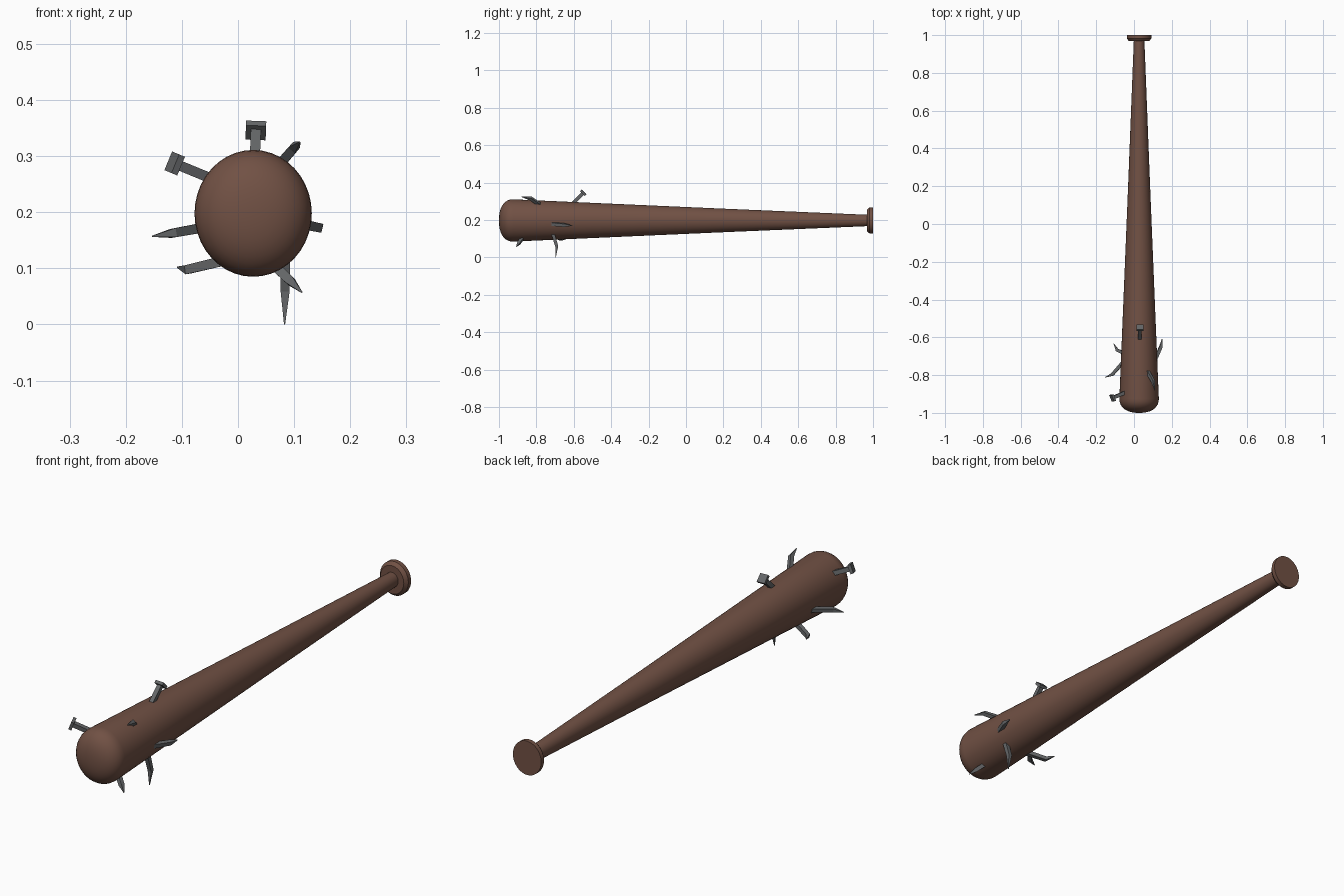
import bpy, bmesh, math
from mathutils import Vector

if "Cube" in bpy.data.objects:
    bpy.data.objects.remove(bpy.data.objects["Cube"])

def material(name, rgb):
    m = bpy.data.materials.new(name)
    m.diffuse_color = (*rgb, 1)
    m.use_nodes = True
    m.node_tree.nodes["Principled BSDF"].inputs["Base Color"].default_value = m.diffuse_color
    return m

WOOD = material("wood", (0.165, 0.082, 0.058))
STEEL = material("steel", (0.13, 0.135, 0.14))
CX, CZ = 0.027, 0.198          # bat axis

def finish(bm, name, mat):
    bmesh.ops.recalc_face_normals(bm, faces=bm.faces)
    me = bpy.data.meshes.new(name)
    bm.to_mesh(me)
    bm.free()
    me.materials.append(mat)
    ob = bpy.data.objects.new(name, me)
    bpy.context.collection.objects.link(ob)
    return ob

def skin(bm, rings):
    """Join rings of vertices into a closed tube."""
    rings = [[bm.verts.new(p) for p in r] for r in rings]
    n = len(rings[0])
    for a, b in zip(rings, rings[1:]):
        for i in range(n):
            j = (i + 1) % n
            bm.faces.new((a[i], a[j], b[j], b[i]))
    bm.faces.new(rings[0])
    bm.faces.new(rings[-1])

def lathe(name, profile, n=40):
    """Spin (y, radius) around the bat axis, slightly narrower in x."""
    bm = bmesh.new()
    skin(bm, [[(CX + 0.925 * r * math.cos(2 * math.pi * i / n), y,
                CZ + r * math.sin(2 * math.pi * i / n)) for i in range(n)]
              for y, r in profile])
    ob = finish(bm, name, WOOD)
    bpy.ops.object.select_all(action='DESELECT')
    ob.select_set(True)
    bpy.context.view_layer.objects.active = ob
    bpy.ops.object.shade_smooth_by_angle(angle=math.radians(35))

# Bat body: rounded barrel end, then straight taper to the handle
cap = []
for k in range(1, 10):
    t = math.pi / 2 * k / 9
    cap.append((-0.925 - 0.075 * math.cos(t) ** 0.9, 0.113 * math.sin(t) ** 0.85))
lathe("bat_body", [(-1.0, 0.008)] + cap + [(-0.5, 0.094), (0.2, 0.063), (0.98, 0.03)])
# Knob at the handle end
lathe("knob", [(0.968, 0.058), (0.982, 0.07), (1.0, 0.07)])

def square(c, d, w):
    """Square ring of width w around c, facing along d."""
    radial = Vector((0, 1, 0))
    u = d.cross(radial)
    if u.length < 0.05:
        u = d.cross(Vector((0, 0, 1)))
    u.normalize()
    v = d.cross(u).normalized()
    h = w / 2
    return [c + u * (a * h) + v * (b * h) for a, b in ((1, 1), (-1, 1), (-1, -1), (1, -1))]

def nail(name, points, widths, head=False):
    p = [Vector(q) for q in points]
    p[0] -= (p[1] - p[0]).normalized() * 0.03      # root sunk in the wood
    bm = bmesh.new()
    rings = []
    for i, c in enumerate(p):
        d = (p[min(i + 1, len(p) - 1)] - p[max(i - 1, 0)]).normalized()
        rings.append(square(c, d, widths[i]))
    skin(bm, rings)
    if head:
        d = (p[-1] - p[-2]).normalized()
        skin(bm, [square(p[-1] - d * 0.012, d, 0.036), square(p[-1], d, 0.036)])
    finish(bm, name, STEEL)

# Nails showing their heads
nail("headed_nail_top", [(0.03, -0.6, 0.295), (0.032, -0.545, 0.35)], (0.018, 0.018), True)
nail("headed_nail_side", [(-0.055, -0.895, 0.263), (-0.118, -0.923, 0.289)], (0.018, 0.018), True)

# Bent nail points breaking through: root, bend, tip
bent = [
    ((0.074, -0.785, 0.285), (0.1, -0.83, 0.315), (0.11, -0.88, 0.325)),
    ((0.118, -0.705, 0.178), (0.143, -0.648, 0.173), (0.149, -0.608, 0.17)),
    ((-0.065, -0.74, 0.172), (-0.115, -0.797, 0.163), (-0.153, -0.812, 0.157)),
    ((-0.04, -0.69, 0.11), (-0.09, -0.667, 0.098), (-0.108, -0.632, 0.102)),
    ((0.084, -0.708, 0.115), (0.084, -0.691, 0.06), (0.083, -0.697, 0.0)),
    ((0.07, -0.878, 0.1), (0.093, -0.893, 0.078), (0.114, -0.908, 0.057)),
]
for i, pts in enumerate(bent):
    nail(f"bent_nail_{i + 1}", pts, (0.018, 0.016, 0.002))
